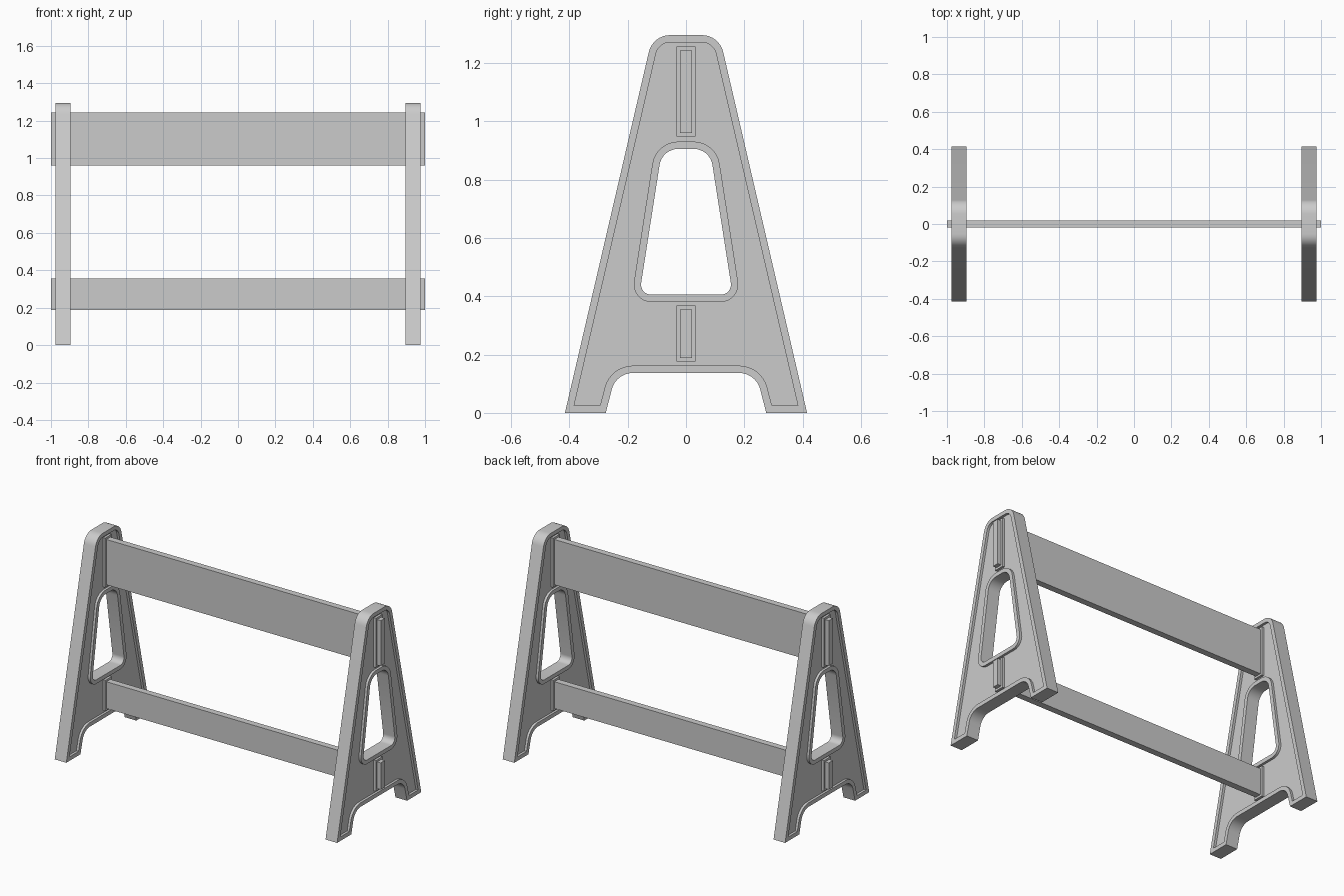
import bpy, bmesh, math
from mathutils import Vector

cube = bpy.data.objects.get("Cube")
if cube:
    bpy.data.objects.remove(cube, do_unlink=True)

plastic = bpy.data.materials.new("light grey")
plastic.use_nodes = True
plastic.diffuse_color = (0.6, 0.6, 0.6, 1)
plastic.node_tree.nodes["Principled BSDF"].inputs["Base Color"].default_value = (0.6, 0.6, 0.6, 1)

THICK = 0.04     # half thickness of the raised rims
WEB = 0.025      # half thickness of the recessed web
RIM = 0.025      # rim width
SEGS = 8


def rounded(corners, inset=0.0):
    """Counter-clockwise (y, z, radius) polygon, inset and with rounded corners."""
    pts = []
    n = len(corners)
    for i, (y, z, r) in enumerate(corners):
        p = Vector((y, z))
        a = (p - Vector(corners[i - 1][:2])).normalized()
        b = (Vector(corners[(i + 1) % n][:2]) - p).normalized()
        na, nb = Vector((-a.y, a.x)), Vector((-b.y, b.x))
        p = p + (na + nb) * inset / (1 + na.dot(nb))
        if r == 0:
            pts.append(p)
            continue
        side = 1 if a.x * b.y - a.y * b.x > 0 else -1
        rad = max(r - side * inset, 0.005)
        centre = p + (na + nb) * side * rad / (1 + na.dot(nb))
        turn = a.angle_signed(b)
        start = -na * side * rad
        angle = math.atan2(start.y, start.x)
        sweep = side * abs(turn)
        for k in range(SEGS + 1):
            t = angle + sweep * k / SEGS
            pts.append(centre + rad * Vector((math.cos(t), math.sin(t))))
    return pts


def mirrored(half):
    """Complete a right-hand half outline across the centre plane."""
    return half + [(-y, z, r) for y, z, r in reversed(half)]


def box_outline(w, low, high):
    return mirrored([(w, low, 0), (w, high, 0)])


OUTER = mirrored([(0.24, 0.137, 0.075), (0.275, 0, 0), (0.415, 0, 0), (0.114, 1.295, 0.075)])
HOLE = mirrored([(0.16, 0.405, 0.035), (0.082, 0.905, 0.065)])
RAILS = {"lower_rail": (0.188, 0.355), "upper_rail": (0.96, 1.243)}
RAIL_HALF = 0.02


def finish(obj):
    obj.data.materials.append(plastic)
    bpy.ops.object.select_all(action='DESELECT')
    obj.select_set(True)
    bpy.context.view_layer.objects.active = obj
    bpy.ops.object.shade_smooth_by_angle(angle=math.radians(30))


def end_frame(name, x):
    bm = bmesh.new()

    def ring(pts, depth):
        return [bm.verts.new((x + depth, p.x, p.y)) for p in pts]

    def strip(a, b):
        for i in range(len(a)):
            j = (i + 1) % len(a)
            bm.faces.new((a[i], a[j], b[j], b[i]))

    # Each border is an edge loop at rim height and a step down to the web
    borders = [(rounded(OUTER), rounded(OUTER, RIM)),
               (rounded(HOLE), rounded(HOLE, -RIM))]
    for low, high in RAILS.values():
        slot = box_outline(RAIL_HALF, low, high)
        borders.append((rounded(slot), rounded(slot, -0.0125)))

    edge_rings = {}
    for s in (-1, 1):
        web_edges = []
        for i, (edge, step) in enumerate(borders):
            e, top, base = ring(edge, s * THICK), ring(step, s * THICK), ring(step, s * WEB)
            strip(e, top)
            strip(top, base)
            edge_rings[i, s] = e
            web_edges += [bm.edges.get((base[k - 1], base[k])) for k in range(len(base))]
        bmesh.ops.triangle_fill(bm, edges=web_edges, use_beauty=True, use_dissolve=False)
    # Walls through the full thickness
    for i in range(len(borders)):
        strip(edge_rings[i, -1], edge_rings[i, 1])
    bmesh.ops.recalc_face_normals(bm, faces=bm.faces[:])
    mesh = bpy.data.meshes.new(name)
    bm.to_mesh(mesh)
    bm.free()
    obj = bpy.data.objects.new(name, mesh)
    bpy.context.collection.objects.link(obj)
    finish(obj)


# A-shaped end frames
end_frame("left_end_frame", 0.935)
end_frame("right_end_frame", -0.935)

# Rails pushed through the slots
for name, (low, high) in RAILS.items():
    bpy.ops.mesh.primitive_cube_add(size=1, location=(0, 0, (low + high) / 2))
    rail = bpy.context.object
    rail.name = name
    rail.scale = (2, RAIL_HALF * 2, high - low)
    bpy.ops.object.transform_apply(location=False, rotation=False, scale=True)
    finish(rail)
